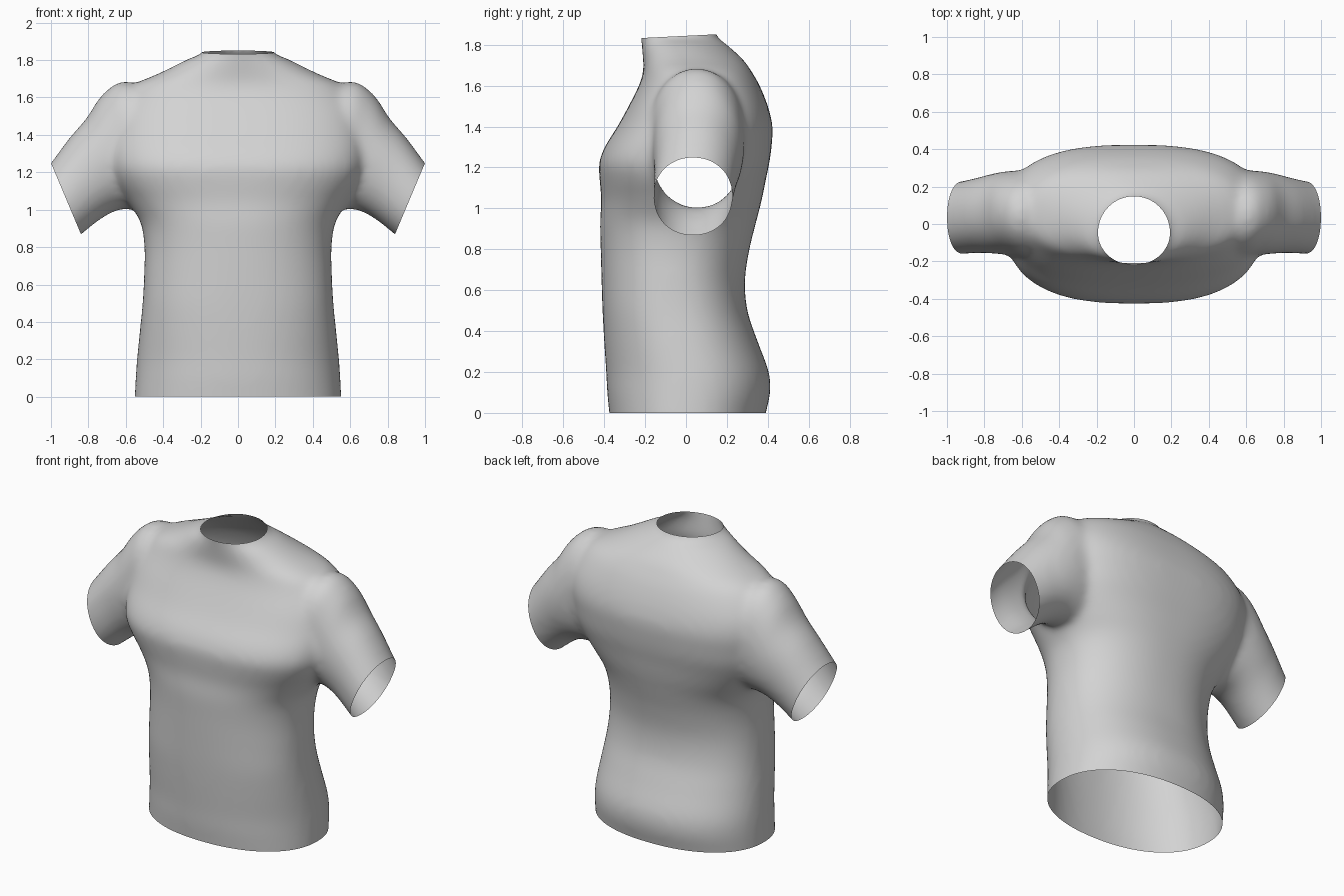
import bpy
import bmesh
from math import cos, sin, pi
from mathutils import Vector

cube = bpy.data.objects.get("Cube")
if cube:
    bpy.data.objects.remove(cube, do_unlink=True)

# Torso sections: height, half width, front y, back y, squareness
TORSO = [
    (-.1, .555, -.365, .37, 2.2), (0, .552, -.375, .39, 2.2),
    (.1, .547, -.385, .412, 2.2), (.2, .54, -.39, .405, 2.2),
    (.35, .525, -.4, .35, 2.25), (.5, .51, -.408, .3, 2.3),
    (.65, .502, -.413, .288, 2.25), (.8, .5, -.417, .31, 2.25),
    (.93, .52, -.42, .342, 2.3), (1.04, .585, -.414, .37, 2.4),
    (1.14, .65, -.422, .39, 2.5), (1.22, .68, -.425, .407, 2.6),
    (1.3, .69, -.397, .418, 2.6), (1.4, .69, -.335, .423, 2.6),
    (1.5, .67, -.28, .4, 2.6), (1.6, .62, -.23, .36, 2.5),
    (1.67, .555, -.208, .32, 2.4), (1.73, .42, -.21, .277, 2.2),
    (1.8, .28, -.217, .2, 2), (1.85, .178, -.222, .145, 2),
    (1.95, .17, -.227, .14, 2),
]

# Sleeve sections: top x, top z, bottom x, bottom z, front y, back y
SLEEVE = [
    (.46, 1.65, .34, 1.15, -.14, .24), (.62, 1.685, .44, 1.06, -.18, .285),
    (.73, 1.61, .54, 1.01, -.165, .285), (.81, 1.49, .64, .998, -.16, .275),
    (.9, 1.385, .73, .953, -.155, .252), (1, 1.25, .84, .866, -.16, .228),
    (1.06, 1.17, .92, .795, -.16, .22),
]


def smooth_rows(rows, steps=5):
    """Interpolate the section values with a Catmull-Rom curve."""
    out = []
    last = len(rows) - 1
    for i in range(last):
        span = (rows[max(i - 1, 0)], rows[i], rows[i + 1], rows[min(i + 2, last)])
        for k in range(steps):
            t = k / steps
            out.append([b + t * ((c - a) / 2 + t * (a - 2.5 * b + 2 * c - d / 2
                        + t * (1.5 * (b - c) + (d - a) / 2)))
                        for a, b, c, d in zip(*span)])
    return out + [list(rows[-1])]


def add_ring(bm, centre, u, v, power, count=96):
    ring = []
    for i in range(count):
        a = 2 * pi * i / count
        c, s = cos(a), sin(a)
        r = (abs(c) ** power + abs(s) ** power) ** (-1 / power)
        ring.append(bm.verts.new(centre + u * (c * r) + v * (s * r)))
    return ring


def loft(bm, rings):
    for lower, upper in zip(rings, rings[1:]):
        for i in range(len(lower)):
            bm.faces.new((lower[i - 1], lower[i], upper[i], upper[i - 1]))
    bm.faces.new(rings[0])
    bm.faces.new(rings[-1])


def cut_open(bm, point, normal, region):
    """Trim everything beyond a plane inside the given region."""
    faces = [f for f in bm.faces if region(f.calc_center_median())]
    edges = {e for f in faces for e in f.edges}
    verts = {v for f in faces for v in f.verts}
    bmesh.ops.bisect_plane(bm, geom=faces + list(edges) + list(verts),
                           plane_co=point, plane_no=normal, clear_outer=True)


# Closed torso and sleeves
bm = bmesh.new()
loft(bm, [add_ring(bm, Vector((0, (f + b) / 2, z)), Vector((w, 0, 0)),
                   Vector((0, (b - f) / 2, 0)), n)
          for z, w, f, b, n in smooth_rows(TORSO)])
for side in (-1, 1):
    rings = []
    for tx, tz, bx, bz, f, b in smooth_rows(SLEEVE):
        top = Vector((side * tx, 0, tz))
        bottom = Vector((side * bx, 0, bz))
        mid = (top + bottom) / 2 + Vector((0, (f + b) / 2, 0))
        rings.append(add_ring(bm, mid, (top - bottom) / 2,
                              Vector((0, (b - f) / 2, 0)), 2.1))
    loft(bm, rings)
bmesh.ops.recalc_face_normals(bm, faces=bm.faces)
mesh = bpy.data.meshes.new("shirt")
bm.to_mesh(mesh)
bm.free()
shirt = bpy.data.objects.new("shirt", mesh)
bpy.context.collection.objects.link(shirt)

# Fuse the parts and soften the seams
remesh = shirt.modifiers.new("fuse", 'REMESH')
remesh.mode = 'VOXEL'
remesh.voxel_size = .02
soften = shirt.modifiers.new("soften", 'SMOOTH')
soften.factor = .5
soften.iterations = 14
graph = bpy.context.evaluated_depsgraph_get()
fused = bpy.data.meshes.new_from_object(shirt.evaluated_get(graph))
shirt.modifiers.clear()
shirt.data = fused

# Open the hem, neck and sleeve ends
bm = bmesh.new()
bm.from_mesh(fused)
cut_open(bm, (0, 0, 0), (0, 0, -1), lambda p: p.z < .3)
cut_open(bm, (0, -.03, 1.842), (0, -.05, 1), lambda p: p.z > 1.7)
for side in (-1, 1):
    cut_open(bm, (side, 0, 1.25), (side * .38, 0, -.16),
             lambda p: p.z > .7 and p.x * side > .65)
bm.to_mesh(fused)
bm.free()
fused.shade_smooth()

# Plain fabric colour
fabric = bpy.data.materials.new("light grey fabric")
fabric.use_nodes = True
colour = (.65, .65, .65, 1)
fabric.diffuse_color = colour
fabric.node_tree.nodes["Principled BSDF"].inputs["Base Color"].default_value = colour
fused.materials.clear()
fused.materials.append(fabric)
